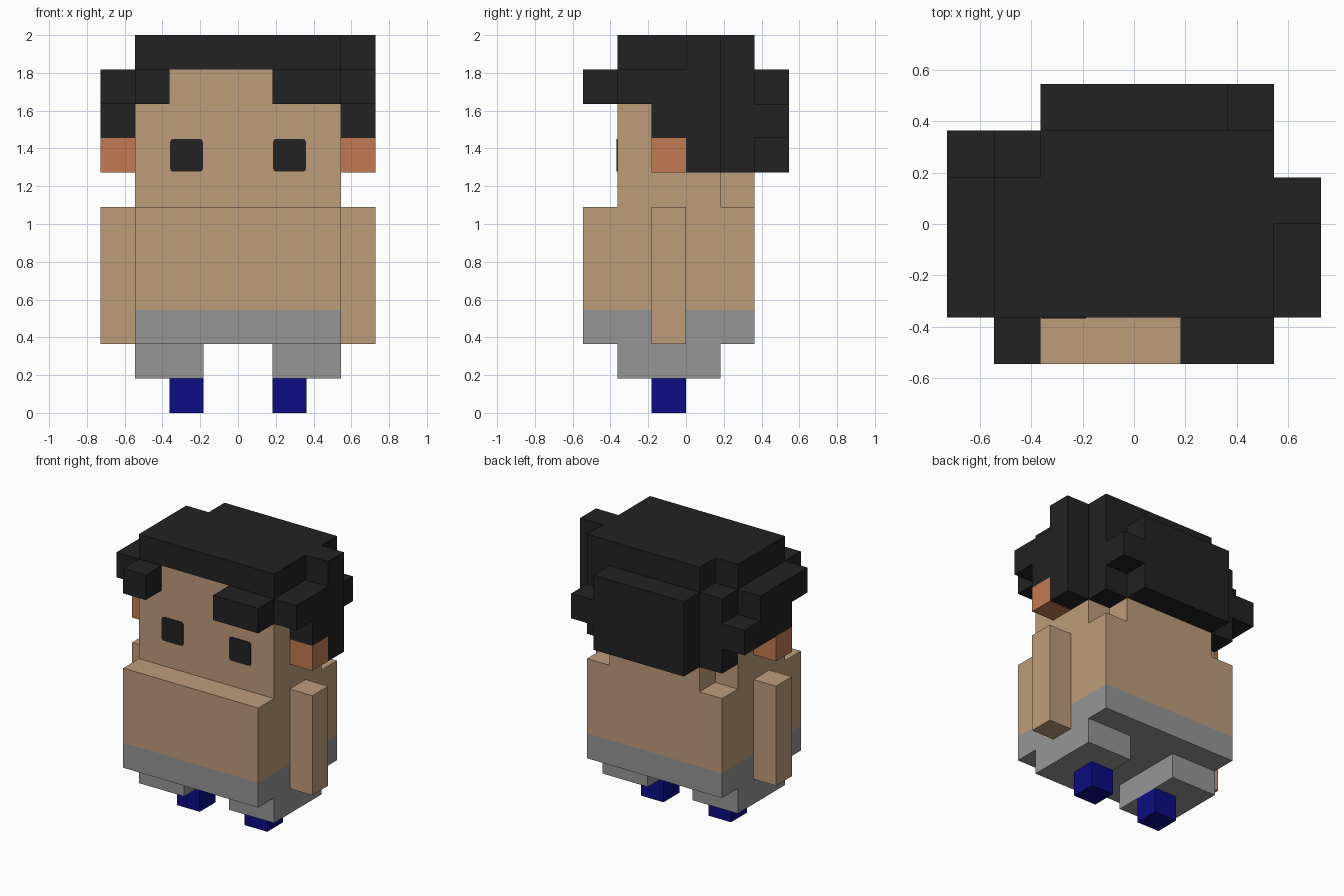
import bpy, bmesh, math
from mathutils import Vector

if "Cube" in bpy.data.objects:
    bpy.data.objects.remove(bpy.data.objects["Cube"])

U = 2 / 11  # size of one block


def material(name, rgb):
    m = bpy.data.materials.new(name)
    m.use_nodes = True
    m.diffuse_color = (*rgb, 1)
    bsdf = next(n for n in m.node_tree.nodes if n.type == 'BSDF_PRINCIPLED')
    bsdf.inputs["Base Color"].default_value = (*rgb, 1)
    bsdf.inputs["Roughness"].default_value = 0.9
    return m


skin = material("skin", (0.515, 0.332, 0.195))
black = material("hair black", (0.016, 0.016, 0.016))
ear_tone = material("ear orange", (0.54, 0.195, 0.083))
grey = material("trouser grey", (0.305, 0.305, 0.305))
blue = material("shoe blue", (0.0037, 0.0037, 0.231))


def finish(name, bm, mat):
    mesh = bpy.data.meshes.new(name)
    bm.to_mesh(mesh)
    bm.free()
    mesh.materials.append(mat)
    ob = bpy.data.objects.new(name, mesh)
    bpy.context.collection.objects.link(ob)
    return ob


def blocks(name, mat, *boxes):
    """Union of boxes (x0, x1, y0, y1, z0, z1) in block units, outer faces only."""
    cells = {(x, y, z) for b in boxes for x in range(b[0], b[1])
             for y in range(b[2], b[3]) for z in range(b[4], b[5])}
    bm = bmesh.new()
    for c in cells:
        for axis in range(3):
            for side in (0, 1):
                near = list(c)
                near[axis] += 2 * side - 1
                if tuple(near) in cells:
                    continue
                corners = []
                for a, b in ((0, 0), (1, 0), (1, 1), (0, 1)):
                    p = Vector(c)
                    p[axis] += side
                    p[(axis + 1) % 3] += a
                    p[(axis + 2) % 3] += b
                    corners.append(bm.verts.new(p * U))
                bm.faces.new(corners if side else corners[::-1])
    bmesh.ops.remove_doubles(bm, verts=bm.verts, dist=1e-4)
    bmesh.ops.dissolve_limit(bm, angle_limit=math.radians(1),
                             verts=bm.verts, edges=bm.edges)
    return finish(name, bm, mat)


def mirrored(b):
    return (-b[1], -b[0], *b[2:])


def pair(name, mat, box):
    blocks("left_" + name, mat, box)
    blocks("right_" + name, mat, mirrored(box))


# Body and limbs
leg = (1, 3, -2, 1, 1, 2)
blocks("trousers", grey, (-3, 3, -3, 2, 2, 3), leg, mirrored(leg))
blocks("torso", skin, (-3, 3, -3, 2, 3, 6))
pair("shoe", blue, (1, 2, -1, 0, 0, 1))
pair("arm", skin, (3, 4, -1, 0, 2, 6))

# Head, narrower at the nape
blocks("head", skin, (-3, 3, -2, 1, 6, 10), (-2, 2, 1, 2, 6, 10))
pair("ear", ear_tone, (3, 4, -1, 0, 7, 8))

# Hair
blocks("hair", black,
       (-3, 3, -2, 1, 10, 11), (-2, 3, 1, 2, 10, 11),   # crown
       (-3, -2, -3, -2, 9, 10), (1, 3, -3, -2, 9, 10),  # fringe
       (3, 4, -2, 0, 9, 10), (3, 4, -1, 0, 8, 9),       # left side
       (3, 4, 0, 1, 7, 11),                             # left tall lock
       (-4, -3, -2, 1, 9, 10), (-4, -3, -1, 2, 8, 9),   # right side
       (2, 3, 1, 2, 7, 10), (-3, -2, 1, 2, 7, 10),      # back corners
       (-2, 2, 2, 3, 7, 10), (2, 3, 2, 3, 8, 9))        # back and its tuft


# Eyes: thin plates with clipped corners
def eye(name, cx):
    h, r = 0.475 * U, 0.08 * U
    cz, y = 7.5 * U, -2 * U
    bm = bmesh.new()
    ring = []
    for i in range(4):
        mid = math.radians(45 + 90 * i)
        sx, sz = math.copysign(1, math.cos(mid)), math.copysign(1, math.sin(mid))
        for k in range(3):
            a = math.radians(90 * i + 45 * k)
            ring.append(bm.verts.new((cx + sx * (h - r) + r * math.cos(a), y,
                                      cz + sz * (h - r) + r * math.sin(a))))
    face = bm.faces.new(ring)
    out = bmesh.ops.extrude_face_region(bm, geom=[face])
    for v in out["geom"]:
        if isinstance(v, bmesh.types.BMVert):
            v.co.y -= 0.004
    bmesh.ops.recalc_face_normals(bm, faces=bm.faces)
    finish(name, bm, black)


eye("left_eye", 1.5 * U)
eye("right_eye", -1.5 * U)
